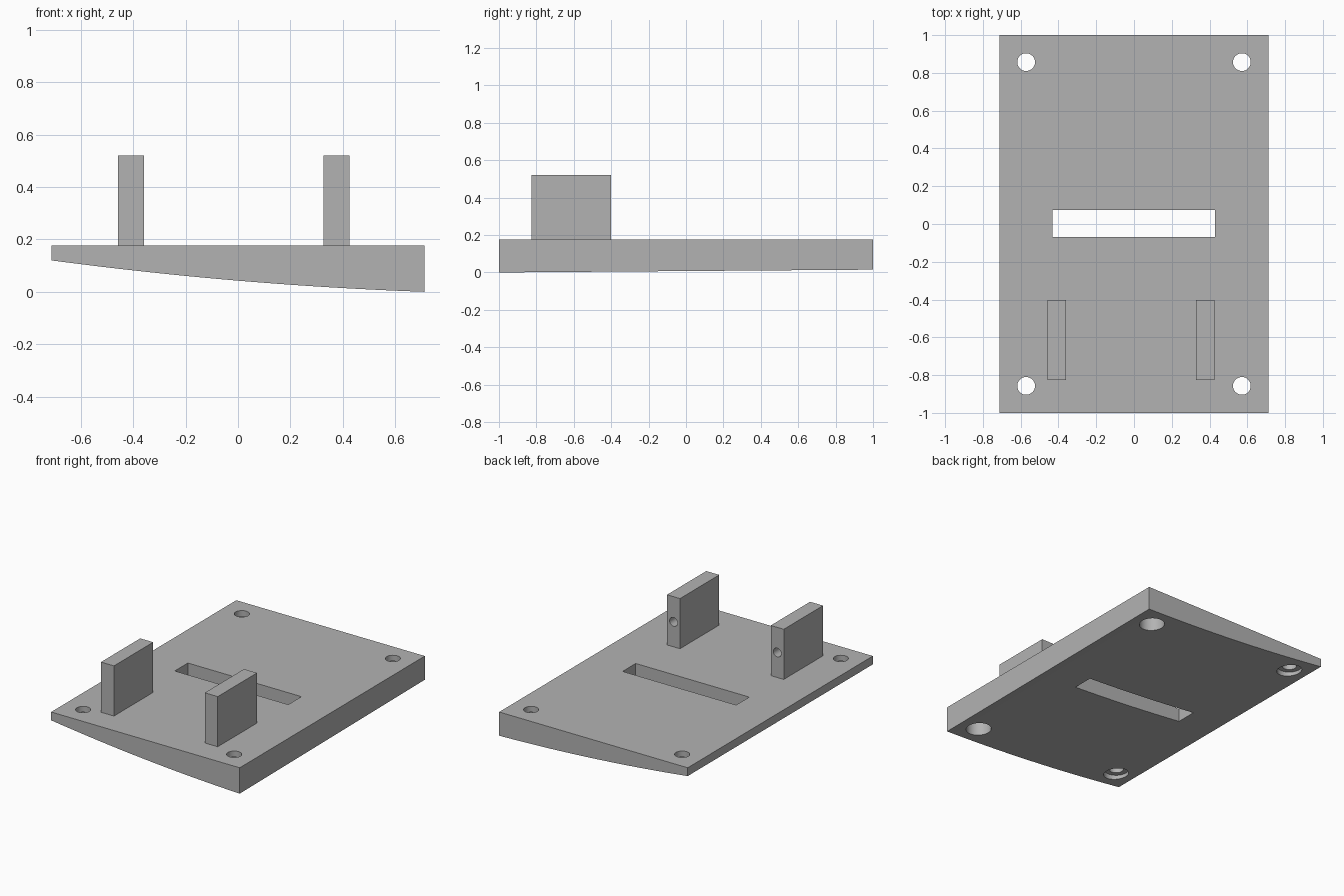
import bpy
import bmesh
import math
from mathutils import Matrix, Vector

cube = bpy.data.objects.get("Cube")
if cube:
    bpy.data.objects.remove(cube, do_unlink=True)

HALF_W, TOP = 0.713, 0.177

grey = bpy.data.materials.new("plain grey")
grey.use_nodes = True
colour = (0.45, 0.45, 0.45, 1)
grey.diffuse_color = colour
grey.node_tree.nodes["Principled BSDF"].inputs["Base Color"].default_value = colour


def finish(name, bm):
    bmesh.ops.recalc_face_normals(bm, faces=bm.faces)
    mesh = bpy.data.meshes.new(name)
    bm.to_mesh(mesh)
    bm.free()
    mesh.materials.append(grey)
    obj = bpy.data.objects.new(name, mesh)
    bpy.context.collection.objects.link(obj)
    return obj


def box(name, low, high):
    low, high = Vector(low), Vector(high)
    bm = bmesh.new()
    matrix = Matrix.Translation((low + high) / 2) @ Matrix.Diagonal((high - low).to_4d())
    bmesh.ops.create_cube(bm, size=1, matrix=matrix)
    return finish(name, bm)


def cylinder(name, centre, radius, length, along_y=False):
    bm = bmesh.new()
    turn = Matrix.Rotation(math.pi / 2 if along_y else 0, 4, "X")
    bmesh.ops.create_cone(bm, cap_ends=True, segments=48, radius1=radius, radius2=radius,
                          depth=length, matrix=Matrix.Translation(centre) @ turn)
    return finish(name, bm)


def cut(obj, cutter):
    cutter.hide_render = True
    mod = obj.modifiers.new(cutter.name, "BOOLEAN")
    mod.operation, mod.solver, mod.object = "DIFFERENCE", "EXACT", cutter
    bpy.context.view_layer.objects.active = obj
    bpy.ops.object.modifier_apply(modifier=mod.name)
    bpy.data.objects.remove(cutter, do_unlink=True)


def smooth(obj):
    bpy.ops.object.select_all(action="DESELECT")
    obj.select_set(True)
    bpy.context.view_layer.objects.active = obj
    bpy.ops.object.shade_smooth_by_angle(angle=math.radians(30))


# Base plate: flat top, underside curving up towards the right, slightly twisted
def underside(t, y):
    return 0.12 - 0.19 * t + 0.07 * t * t + 0.0075 * t * (y + 1)


STEPS = 24
bm = bmesh.new()
ends = []
for y in (-1, 1):
    ring = [bm.verts.new((-HALF_W, y, TOP)), bm.verts.new((HALF_W, y, TOP))]
    for i in range(STEPS, -1, -1):
        t = i / STEPS
        ring.append(bm.verts.new((HALF_W * (2 * t - 1), y, underside(t, y))))
    bm.faces.new(ring)
    ends.append(ring)
front, back = ends
for i in range(len(front)):
    j = (i + 1) % len(front)
    bm.faces.new((front[i], front[j], back[j], back[i]))
plate = finish("base_plate", bm)

# Central slot
cut(plate, box("slot_cutter", (-0.431, -0.068, -0.2), (0.428, 0.074, 0.4)))

# Corner screw holes, counterbored from below
LEDGE = 0.137
for x in (-0.571, 0.571):
    for y in (-0.857, 0.857):
        cut(plate, cylinder("screw_hole_cutter", (x, y, 0.1), 0.047, 0.6))
        cut(plate, cylinder("counterbore_cutter", (x, y, LEDGE - 0.2), 0.08, 0.4))
smooth(plate)

# Upright lugs, each with a blind pin hole in its back face
for name, x in (("right_lug", -0.409), ("left_lug", 0.376)):
    lug = box(name, (x - 0.049, -0.826, TOP), (x + 0.049, -0.402, 0.52))
    cut(lug, cylinder("pin_hole_cutter", (x, -0.402, 0.348), 0.03, 0.5, along_y=True))
    smooth(lug)
